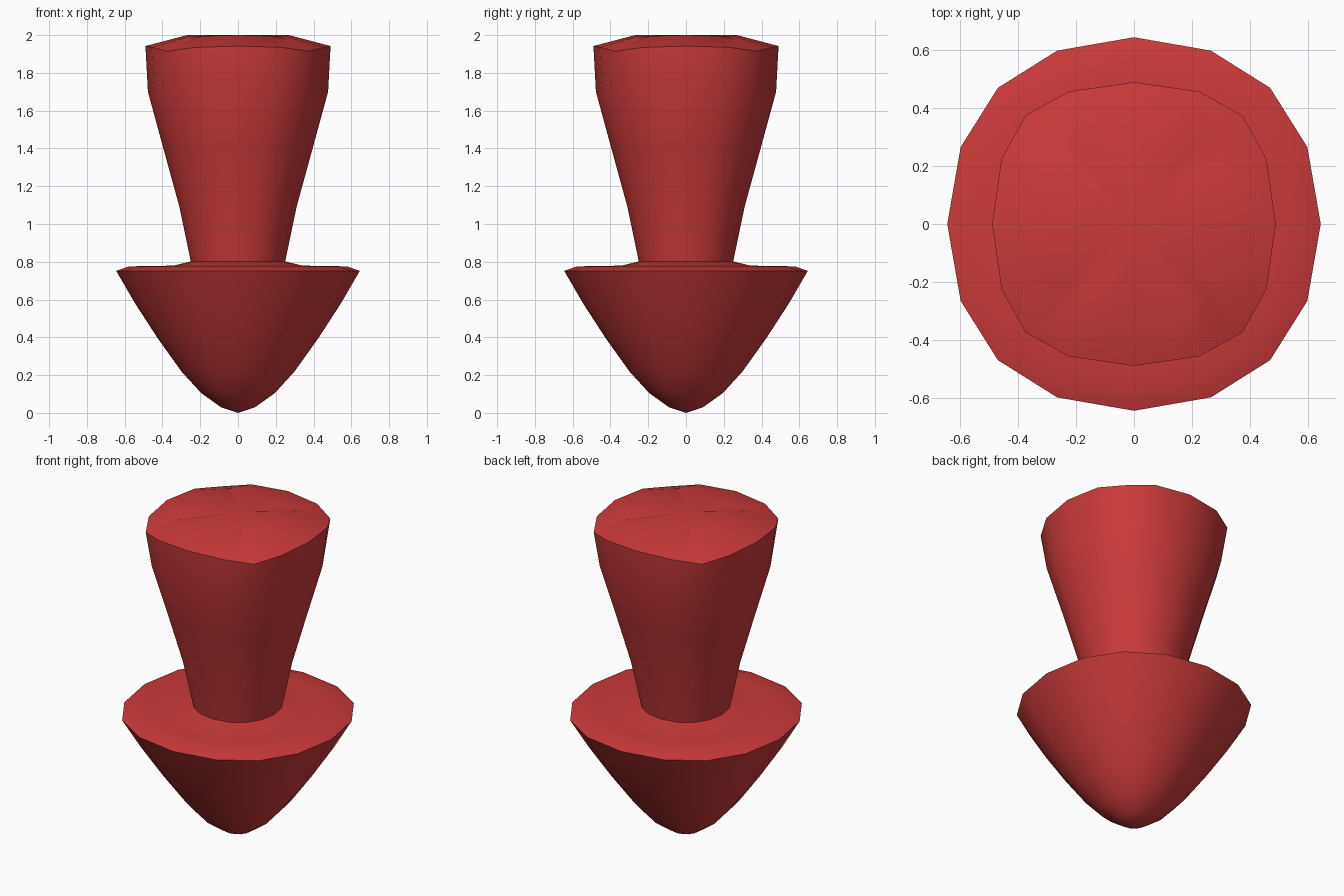
import bpy, bmesh, math

if "Cube" in bpy.data.objects:
    bpy.data.objects.remove(bpy.data.objects["Cube"])

SIDES = 16

red = bpy.data.materials.new("warm red")
red.diffuse_color = (0.6, 0.042, 0.042, 1)
red.use_nodes = True
red.node_tree.nodes["Principled BSDF"].inputs["Base Color"].default_value = red.diffuse_color


def ring_point(r_axis, r_diag, z, drop, i):
    """Point on a slightly squared-off ring; diagonals may sit lower by drop."""
    a = 2 * math.pi * i / SIDES
    k = (1 - math.cos(4 * a)) / 2              # 0 on the axes, 1 on diagonals
    r = r_axis + (r_diag - r_axis) * k
    a += 0.8 * (r_diag / r_axis - 1) * math.sin(4 * a)
    return (r * math.cos(a), r * math.sin(a), z - drop * k ** 2)


def lathe(name, rings, bottom=None, top=None):
    """Skin rings (axis radius, diagonal radius, z, diagonal drop), capped by fans."""
    bm = bmesh.new()
    loops = [[bm.verts.new(ring_point(*ring, i)) for i in range(SIDES)] for ring in rings]
    for lo, hi in zip(loops, loops[1:]):
        for i in range(SIDES):
            j = (i + 1) % SIDES
            bm.faces.new((lo[i], lo[j], hi[j], hi[i]))
    for z, loop in ((bottom, loops[0]), (top, loops[-1])):
        if z is not None:
            c = bm.verts.new((0, 0, z))
            for i in range(SIDES):
                bm.faces.new((c, loop[i], loop[(i + 1) % SIDES]))
    bmesh.ops.recalc_face_normals(bm, faces=bm.faces)
    mesh = bpy.data.meshes.new(name)
    bm.to_mesh(mesh)
    bm.free()
    mesh.materials.append(red)
    ob = bpy.data.objects.new(name, mesh)
    bpy.context.collection.objects.link(ob)
    bpy.ops.object.select_all(action='DESELECT')
    bpy.context.view_layer.objects.active = ob
    ob.select_set(True)
    bpy.ops.object.shade_smooth_by_angle(angle=math.radians(40))
    return ob


# Rounded pointed head with a nearly flat shoulder, closed inside the stem
lathe("pointed_head", [
    (0.09, 0.092, 0.03, 0),
    (0.195, 0.20, 0.105, 0),
    (0.30, 0.305, 0.22, 0),
    (0.425, 0.435, 0.395, 0),
    (0.545, 0.56, 0.58, 0),
    (0.645, 0.665, 0.752, 0),
    (0.575, 0.59, 0.776, 0),
    (0.46, 0.47, 0.777, 0),
    (0.34, 0.345, 0.78, 0),
    (0.25, 0.255, 0.802, 0),
], bottom=0.0, top=0.802)

# Flaring stem with a squarish, gently domed cap
lathe("flared_stem", [
    (0.25, 0.255, 0.802, 0),
    (0.31, 0.316, 1.09, 0),
    (0.395, 0.405, 1.40, 0),
    (0.477, 0.495, 1.70, 0),
    (0.49, 0.53, 1.942, 0.027),
    (0.27, 0.36, 2.0, 0.02),
], top=2.0)
